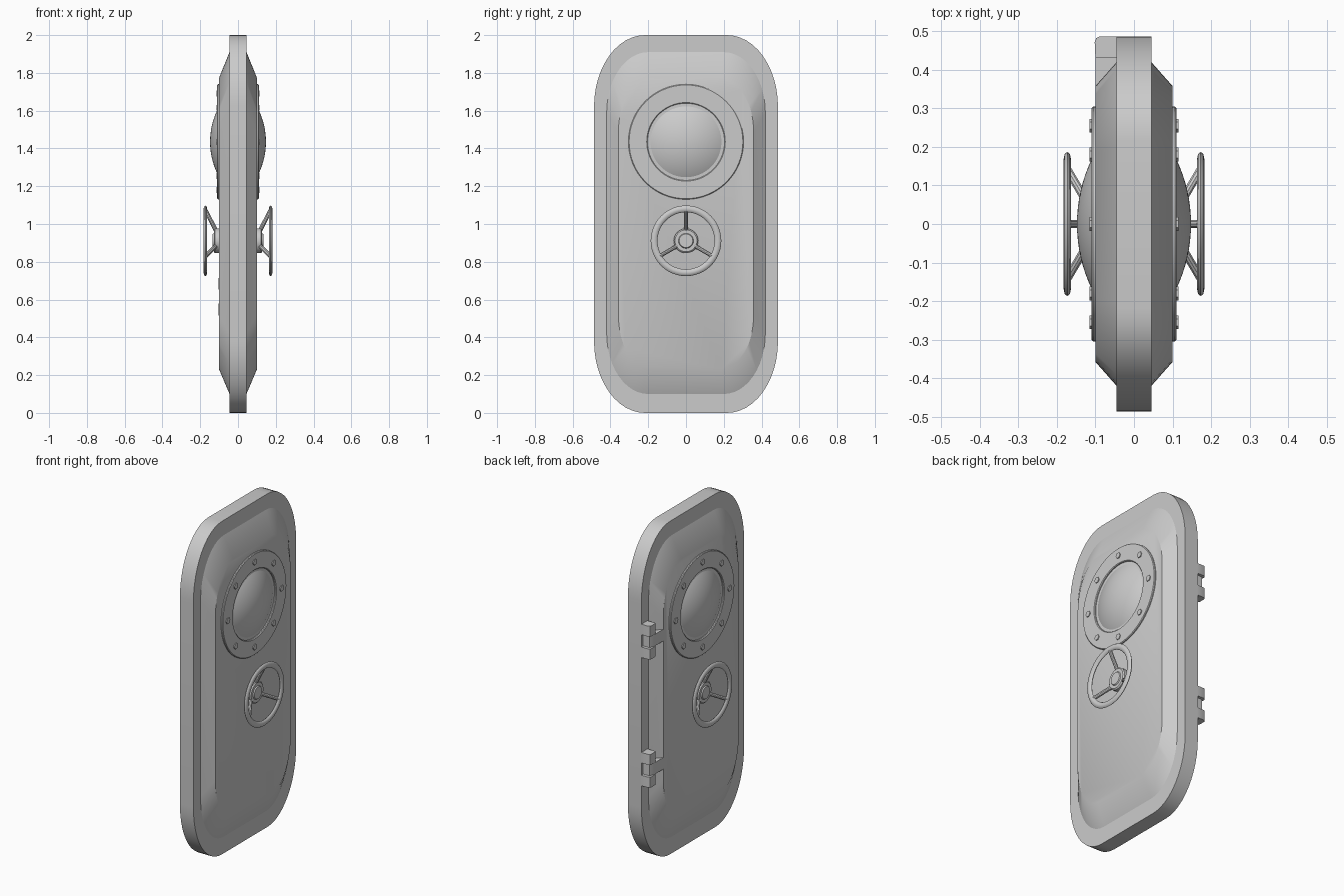
import bpy, bmesh
from math import sin, cos, pi, radians
from mathutils import Vector, Matrix

if "Cube" in bpy.data.objects:
    bpy.data.objects.remove(bpy.data.objects["Cube"])


def finish(name, bm, mirror=True, angle=30):
    bmesh.ops.recalc_face_normals(bm, faces=bm.faces)
    me = bpy.data.meshes.new(name)
    bm.to_mesh(me)
    bm.free()
    ob = bpy.data.objects.new(name, me)
    bpy.context.collection.objects.link(ob)
    bpy.ops.object.select_all(action='DESELECT')
    ob.select_set(True)
    bpy.context.view_layer.objects.active = ob
    bpy.ops.object.shade_smooth_by_angle(angle=radians(angle))
    if mirror:  # same part on both faces of the door
        ob.modifiers.new("both_faces", 'MIRROR').use_axis[0] = True
    return ob


def outline(x, w, z0, z1, ry, rz, n=12):
    """Rectangle with elliptical corners in the YZ plane."""
    pts = []
    for q, (sy, sz) in enumerate([(1, 1), (-1, 1), (-1, -1), (1, -1)]):
        cy, cz = sy * (w - ry), (z1 - rz if sz > 0 else z0 + rz)
        for i in range(n + 1):
            a = q * pi / 2 + i / n * pi / 2
            pts.append(Vector((x, cy + ry * cos(a), cz + rz * sin(a))))
    return pts


def loft(bm, rings, caps=True, close=False):
    vs = [[bm.verts.new(p) for p in r] for r in rings]
    pairs = list(zip(vs, vs[1:])) + ([(vs[-1], vs[0])] if close else [])
    for a, b in pairs:
        for i in range(len(a)):
            j = (i + 1) % len(a)
            bm.faces.new((a[i], a[j], b[j], b[i]))
    if caps and not close:
        bm.faces.new(vs[0])
        bm.faces.new(vs[-1])


def lathe(bm, profile, y, z, n=48, close=False):
    """Turn (radius, x) points about an axis along X."""
    rings = [[(x, y + r * cos(2 * pi * i / n), z + r * sin(2 * pi * i / n))
              for i in range(n)] for r, x in profile]
    loft(bm, rings, close=close)


def rod(bm, a, b, r, n=10):
    a, b = Vector(a), Vector(b)
    d = b - a
    m = Matrix.Translation((a + b) / 2) @ d.to_track_quat('Z', 'Y').to_matrix().to_4x4()
    bmesh.ops.create_cone(bm, cap_ends=True, segments=n, radius1=r, radius2=r,
                          depth=d.length, matrix=m)


# Door slab
bm = bmesh.new()
loft(bm, [outline(x, .487, 0, 2, .27, .38) for x in (-.045, .045)])
finish("door_slab", bm, mirror=False)

# Raised panel with sloped border
bm = bmesh.new()
loft(bm, [outline(.04, .42, .10, 1.91, .22, .32),
          outline(.045, .42, .10, 1.91, .22, .32),
          outline(.10, .358, .23, 1.775, .17, .29)])
finish("raised_panel", bm)

# Porthole ring, dome and bolts
PZ = 1.435
bm = bmesh.new()
lathe(bm, [(.305, .095), (.305, .106), (.301, .11), (.208, .11), (.204, .106),
           (.204, .095)], 0, PZ, 64, close=True)
finish("porthole_ring", bm)

bm = bmesh.new()
R = .39
amax = .555
lathe(bm, [(R * sin(a), .148 - R * (1 - cos(a)))
           for a in [amax * (10 - i) / 10 + .001 for i in range(11)]], 0, PZ, 64)
finish("porthole_glass", bm)

bm = bmesh.new()
for k in range(8):
    a = k * pi / 4
    lathe(bm, [(.018, .105), (.018, .115)], .255 * cos(a), PZ + .255 * sin(a), 6)
finish("porthole_bolts", bm)

# Hand wheel: rim, hub and three slanted spokes
WZ = .911
bm = bmesh.new()
lathe(bm, [(.169 + .018 * cos(t * pi / 4), .173 + .0095 * sin(t * pi / 4))
           for t in range(8)], 0, WZ, 48, close=True)
finish("wheel_rim", bm, angle=60)

bm = bmesh.new()
lathe(bm, [(.065, .095), (.065, .122), (.058, .128), (.04, .128), (.036, .134)], 0, WZ, 32)
finish("wheel_hub", bm)

bm = bmesh.new()
for k in range(3):
    a = pi / 2 + k * 2 * pi / 3
    rod(bm, (.112, .045 * cos(a), WZ + .045 * sin(a)),
        (.172, .162 * cos(a), WZ + .162 * sin(a)), .011)
finish("wheel_spokes", bm)


# Hinges along one edge of one face
def block(bm, pts, z0, z1):
    loft(bm, [[(x, y, z) for x, y in pts] for z in (z0, z1)])


knuckle = [(-.04, .43), (-.10, .43), (-.102, .472), (-.098, .482), (-.088, .487), (-.04, .487)]
arm = [(-.04, .35), (-.10, .35), (-.10, .44), (-.088, .472), (-.04, .472)]
for name, zc in (("upper_hinge", 1.385), ("lower_hinge", .615)):
    bm = bmesh.new()
    block(bm, knuckle, zc + .037, zc + .10)
    block(bm, knuckle, zc - .10, zc - .037)
    block(bm, arm, zc - .035, zc + .035)
    finish(name, bm, mirror=False)
